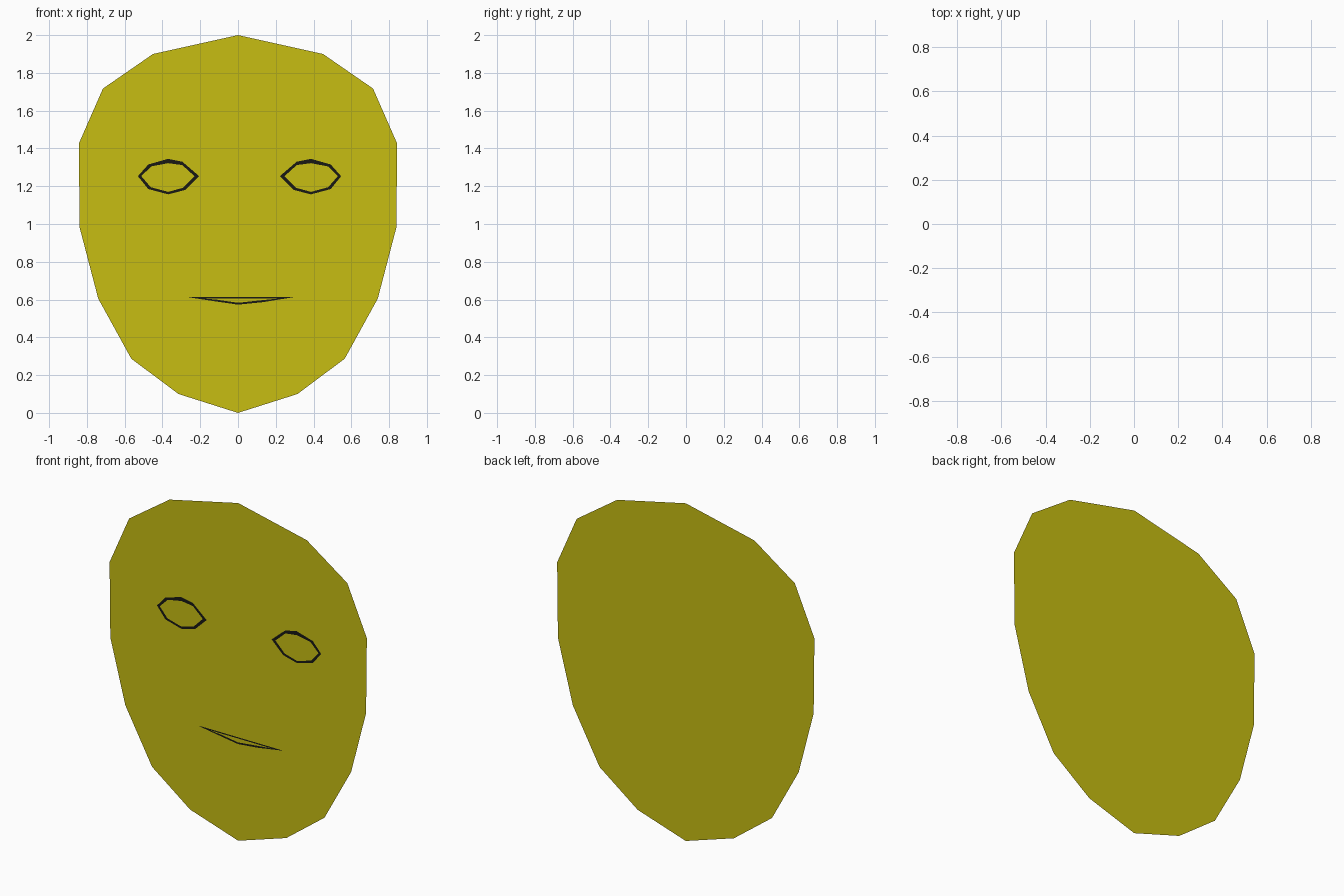
import bpy
import bmesh

if "Cube" in bpy.data.objects:
    bpy.data.objects.remove(bpy.data.objects["Cube"])


def material(name, colour):
    m = bpy.data.materials.new(name)
    m.diffuse_color = (*colour, 1)
    m.use_nodes = True
    m.node_tree.nodes["Principled BSDF"].inputs["Base Color"].default_value = m.diffuse_color
    return m


olive = material("olive_yellow", (0.57, 0.51, 0.006))
black = material("soft_black", (0.009, 0.009, 0.007))


def make(name, verts, faces, mat):
    """Flat part whose faces look towards -y."""
    me = bpy.data.meshes.new(name)
    me.from_pydata(verts, [], faces)
    bm = bmesh.new()
    bm.from_mesh(me)
    bm.normal_update()
    for f in bm.faces:
        if f.normal.y > 0:
            f.normal_flip()
    bm.to_mesh(me)
    bm.free()
    me.materials.append(mat)
    ob = bpy.data.objects.new(name, me)
    bpy.context.collection.objects.link(ob)
    return ob


def plate(name, pts, y, mat):
    return make(name, [(x, y, z) for x, z in pts], [range(len(pts))], mat)


def band(name, outer, inner, y, mat, closed=True):
    n = len(outer)
    verts = [(x, y, z) for x, z in outer + inner]
    count = n if closed else n - 1
    faces = [(i, (i + 1) % n, n + (i + 1) % n, n + i) for i in range(count)]
    return make(name, verts, faces, mat)


# head: symmetric faceted oval
half = [(0.45, 1.90), (0.715, 1.717), (0.843, 1.425), (0.838, 0.98),
        (0.74, 0.605), (0.565, 0.287), (0.315, 0.10)]
head = [(0, 2.0)] + half + [(0, 0)] + [(-x, z) for x, z in reversed(half)]
plate("head", head, 0.002, olive)

# eyes: socket, lid and outlined almond, mirrored to both sides
socket = [(0.68, 1.30), (0.525, 1.425), (0.21, 1.40), (0.137, 1.36),
          (0.11, 1.13), (0.185, 1.095), (0.51, 1.04), (0.68, 1.17)]
lid = [(0.535, 1.36), (0.215, 1.37), (0.195, 1.13), (0.53, 1.12)]
rim = [(0.53, 1.253), (0.475, 1.315), (0.37, 1.345), (0.295, 1.33),
       (0.205, 1.253), (0.28, 1.18), (0.37, 1.157), (0.475, 1.185)]
iris = [(0.512, 1.253), (0.46, 1.305), (0.37, 1.322), (0.295, 1.312),
        (0.23, 1.253), (0.29, 1.192), (0.37, 1.170), (0.462, 1.195)]
for side, s, d in (("left", -1, 0), ("right", 1, 0.016)):
    def place(pts):
        return [(s * x + d, z) for x, z in pts]
    plate(side + "_eye_socket", place(socket), 0.001, olive)
    plate(side + "_eyelid", place(lid), 0.0, olive)
    band(side + "_eye_outline", place(rim), place(iris), -0.001, black)
    plate(side + "_eye", place(iris), -0.001, olive)

# mouth: thin dark smile with a fine upper line
low = [(-0.26, 0.612), (-0.13, 0.592), (0, 0.573), (0.13, 0.586), (0.29, 0.612)]
mid = [(-0.26, 0.613), (-0.11, 0.599), (0, 0.583), (0.12, 0.596), (0.29, 0.613)]
band("mouth", low, mid, 0.0, black, closed=False)
plate("upper_lip_line", [(-0.26, 0.613), (0.29, 0.613), (0.24, 0.606), (-0.2, 0.606)],
      0.0005, black)
